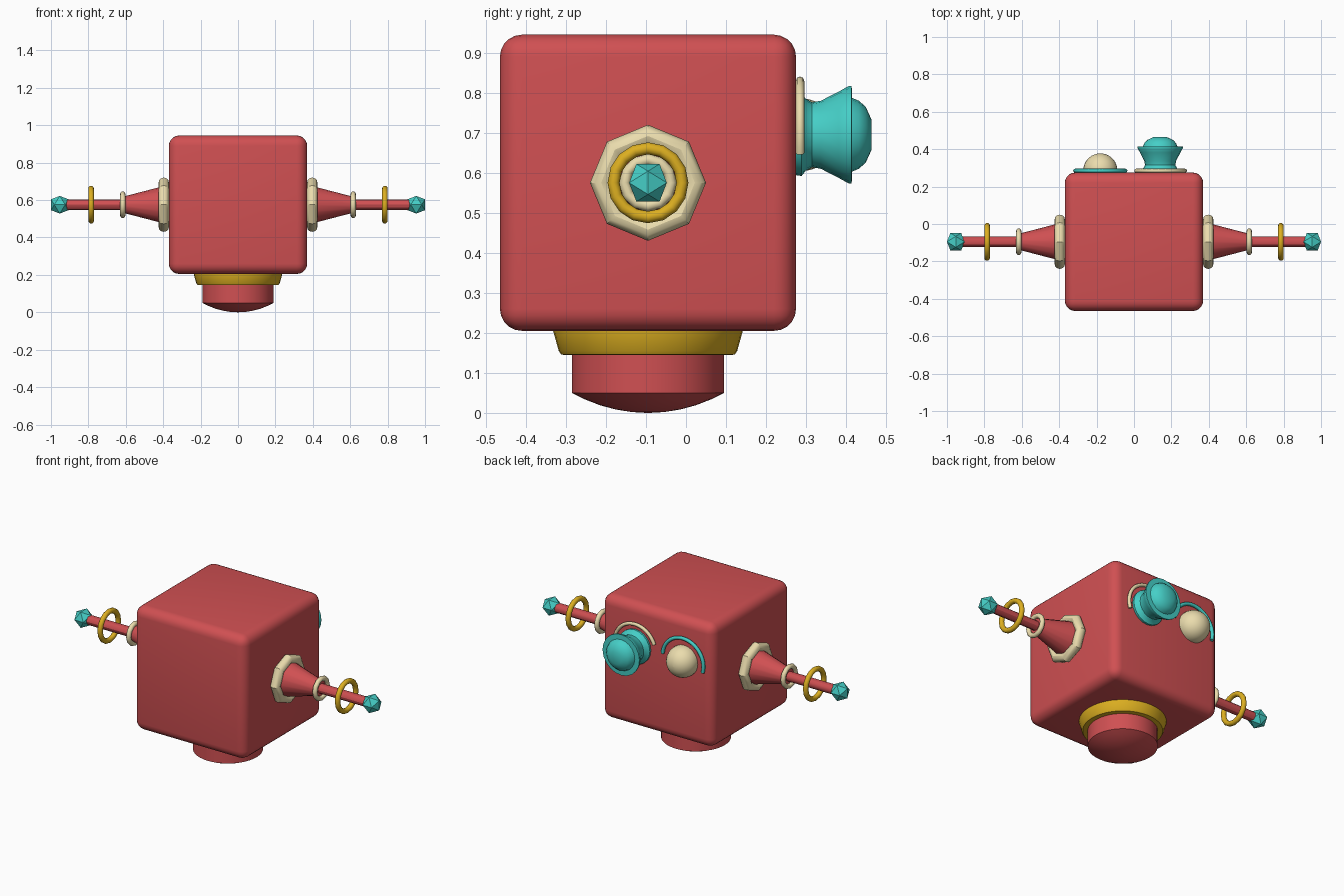
import bpy, bmesh
from math import pi, sin, cos, radians, sqrt
from mathutils import Matrix, Vector

if "Cube" in bpy.data.objects:
    bpy.data.objects.remove(bpy.data.objects["Cube"])


def mat(name, col):
    m = bpy.data.materials.new(name)
    m.diffuse_color = (*col, 1)
    m.use_nodes = True
    m.node_tree.nodes["Principled BSDF"].inputs["Base Color"].default_value = m.diffuse_color
    return m


RED = mat("red", (0.63, 0.08, 0.085))
CREAM = mat("cream", (0.83, 0.72, 0.42))
GOLD = mat("gold", (0.72, 0.43, 0.015))
TEAL = mat("teal", (0.06, 0.62, 0.57))
CY, CZ = -0.095, 0.575      # body centre
BACK = 0.277                # rear face plane
FACE_Z = 0.695              # height of the eyes


def make(name, bm, material, angle=30):
    bmesh.ops.recalc_face_normals(bm, faces=bm.faces[:])
    me = bpy.data.meshes.new(name)
    bm.to_mesh(me)
    bm.free()
    me.materials.append(material)
    ob = bpy.data.objects.new(name, me)
    bpy.context.collection.objects.link(ob)
    if angle:
        bpy.ops.object.select_all(action='DESELECT')
        ob.select_set(True)
        bpy.context.view_layer.objects.active = ob
        bpy.ops.object.shade_smooth_by_angle(angle=radians(angle))
    return ob


def lathe(name, profile, n, matrix, material, closed=False, angle=30):
    """Revolve (radius, height) points about local z; closed makes a ring."""
    bm = bmesh.new()
    loops = [[bm.verts.new(matrix @ Vector((r * cos(2 * pi * i / n), r * sin(2 * pi * i / n), h)))
              for i in range(n)] for r, h in profile]
    pairs = list(zip(loops, loops[1:] + loops[:1])) if closed else list(zip(loops, loops[1:]))
    for a, b in pairs:
        for i in range(n):
            j = (i + 1) % n
            bm.faces.new((a[i], a[j], b[j], b[i]))
    if not closed:
        bm.faces.new(loops[0])
        bm.faces.new(loops[-1])
    return make(name, bm, material, angle)


def torus(name, major, minor, n, matrix, material):
    prof = [(major + minor * cos(2 * pi * i / 12), minor * sin(2 * pi * i / 12)) for i in range(12)]
    return lathe(name, prof, n, matrix, material, closed=True, angle=32)


# rounded cube head
bm = bmesh.new()
bmesh.ops.create_cube(bm, size=0.74, matrix=Matrix.Translation((0, CY, CZ)))
bmesh.ops.bevel(bm, geom=bm.edges[:], offset=0.055, segments=5, profile=0.5, affect='EDGES')
make("head", bm, RED)

# collar and domed neck
base = Matrix.Translation((0, CY, 0))
lathe("collar", [(0.21, 0.145), (0.217, 0.146), (0.223, 0.155), (0.237, 0.205), (0.237, 0.22)],
      40, base, GOLD)
R = (0.19 ** 2 + 0.05 ** 2) / 0.1
dome = [(r, R - sqrt(R * R - r * r)) for r in (0.004, 0.04, 0.08, 0.12, 0.16, 0.19)]
lathe("neck", dome + [(0.19, 0.22)], 40, base, RED)

# side antennas, one per side
for side, tag in ((1, "right"), (-1, "left")):
    def at(x):
        return Matrix.Translation((side * x, CY, CZ)) @ Matrix.Rotation(side * pi / 2, 4, 'Y')
    torus(tag + "_flange", 0.117, 0.028, 8, at(0.397), CREAM)
    lathe(tag + "_cone", [(0.108, 0), (0.043, 0.25)], 16, at(0.365), RED)
    torus(tag + "_small_ring", 0.058, 0.014, 12, at(0.616), CREAM)
    lathe(tag + "_rod", [(0.028, 0), (0.028, 0.34)], 12, at(0.6), RED)
    torus(tag + "_hoop", 0.086, 0.015, 16, at(0.785), GOLD)
    # icosahedral tip
    bm = bmesh.new()
    s, p = 0.029, 0.047
    for a in (-s, s):
        for b in (-p, p):
            for v in ((0, a, b), (a, b, 0), (b, 0, a)):
                bm.verts.new(Vector(v) + Vector((side * 0.953, CY, CZ)))
    bmesh.ops.convex_hull(bm, input=bm.verts[:])
    make(tag + "_tip", bm, TEAL, 0)


def on_face(x):
    return Matrix.Translation((x, BACK, FACE_Z)) @ Matrix.Rotation(-pi / 2, 4, 'X')


# stepped lamp eye
lathe("lamp_eye", [(0.1, -0.01), (0.103, 0.012), (0.09, 0.022), (0.081, 0.038), (0.085, 0.06),
                   (0.108, 0.105), (0.122, 0.13), (0.122, 0.137), (0.092, 0.138),
                   (0.085, 0.155), (0.07, 0.172), (0.037, 0.187)], 20, on_face(0.14), TEAL)

# domed eye
prof = [(0.09, -0.01)] + [(0.09 * cos(t * pi / 18) + 0.001, 0.01 + 0.09 * sin(t * pi / 18))
                          for t in range(10)]
lathe("dome_eye", prof, 28, on_face(-0.18), CREAM)


# half-ring brows, drooping outward
def brow(name, x, start, end, material):
    n, k, R, r = 24, 8, 0.135, 0.0105
    bm = bmesh.new()
    loops = []
    for i in range(n + 1):
        t = radians(start + (end - start) * i / n)
        loops.append([bm.verts.new((x + (R + r * cos(q)) * cos(t), BACK + 0.008 + r * sin(q),
                                    FACE_Z + (R + r * cos(q)) * sin(t)))
                      for q in (2 * pi * j / k for j in range(k))])
    for a, b in zip(loops, loops[1:]):
        for j in range(k):
            bm.faces.new((a[j], a[(j + 1) % k], b[(j + 1) % k], b[j]))
    bm.faces.new(loops[0])
    bm.faces.new(loops[-1])
    make(name, bm, material, 50)


brow("lamp_brow", 0.138, -20, 160, CREAM)
brow("dome_brow", -0.18, 5, 195, TEAL)
